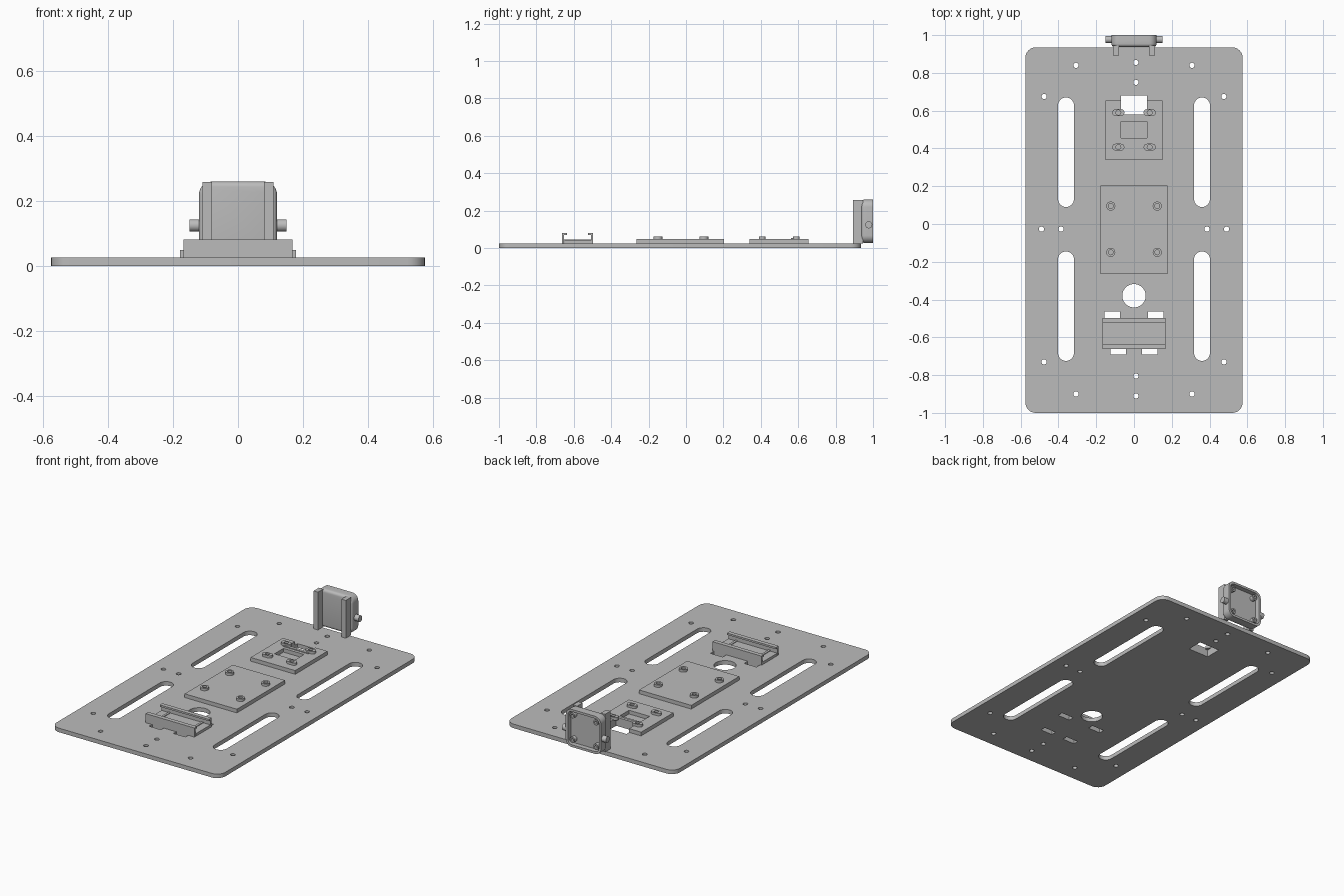
import bpy, bmesh
from math import pi, sin, cos, radians
from mathutils import Matrix

cube = bpy.data.objects.get("Cube")
if cube:
    bpy.data.objects.remove(cube)

grey = bpy.data.materials.new("plain grey")
grey.use_nodes = True
grey.diffuse_color = (0.5, 0.5, 0.5, 1)
grey.node_tree.nodes["Principled BSDF"].inputs["Base Color"].default_value = (0.5, 0.5, 0.5, 1)

UPRIGHT = Matrix.Rotation(pi / 2, 4, "X")


def rounded(cx, cy, w, h, r, seg=8):
    """Outline of a rounded rectangle; r = half the short side gives a slot."""
    pts = []
    for k, (sx, sy) in enumerate([(1, 1), (-1, 1), (-1, -1), (1, -1)]):
        for i in range(seg + 1):
            a = (k + i / seg) * pi / 2
            p = (cx + sx * (w / 2 - r) + r * cos(a), cy + sy * (h / 2 - r) + r * sin(a))
            if not pts or abs(p[0] - pts[-1][0]) + abs(p[1] - pts[-1][1]) > 1e-5:
                pts.append(p)
    if abs(pts[0][0] - pts[-1][0]) + abs(pts[0][1] - pts[-1][1]) < 1e-5:
        pts.pop()
    return pts


def circle(cx, cy, r, n=24):
    return [(cx + r * cos(2 * pi * i / n), cy + r * sin(2 * pi * i / n)) for i in range(n)]


def rect(x0, x1, y0, y1):
    return [(x0, y0), (x1, y0), (x1, y1), (x0, y1)]


def slab(name, loops, lo, hi, turn=None, bevel_hi=0):
    """Extrude an outline with holes from lo to hi, optionally turned upright."""
    curve = bpy.data.curves.new(name, "CURVE")
    curve.dimensions = "2D"
    curve.fill_mode = "BOTH"
    curve.extrude = (hi - lo) / 2
    for loop in loops:
        spline = curve.splines.new("POLY")
        spline.points.add(len(loop) - 1)
        for point, (x, y) in zip(spline.points, loop):
            point.co = (x, y, 0, 1)
        spline.use_cyclic_u = True
    temp = bpy.data.objects.new(name, curve)
    bpy.context.collection.objects.link(temp)
    mesh = bpy.data.meshes.new_from_object(temp.evaluated_get(bpy.context.evaluated_depsgraph_get()))
    bpy.data.objects.remove(temp)
    bpy.data.curves.remove(curve)

    bm = bmesh.new()
    bm.from_mesh(mesh)
    bmesh.ops.remove_doubles(bm, verts=bm.verts, dist=1e-5)
    bmesh.ops.translate(bm, verts=bm.verts, vec=(0, 0, (lo + hi) / 2))
    bmesh.ops.recalc_face_normals(bm, faces=bm.faces)
    if bevel_hi:
        bmesh.ops.dissolve_limit(bm, angle_limit=radians(1), verts=bm.verts, edges=bm.edges)
        rim = [e for e in bm.edges if all(v.co.z > hi - 1e-4 for v in e.verts)]
        bmesh.ops.bevel(bm, geom=rim, offset=bevel_hi, segments=4, profile=0.5, affect="EDGES")
    if turn:
        bm.transform(turn)
    bm.to_mesh(mesh)
    bm.free()
    mesh.name = name
    mesh.materials.clear()
    mesh.materials.append(grey)
    obj = bpy.data.objects.new(name, mesh)
    bpy.context.collection.objects.link(obj)
    bpy.ops.object.select_all(action="DESELECT")
    obj.select_set(True)
    bpy.context.view_layer.objects.active = obj
    bpy.ops.object.shade_smooth_by_angle(angle=radians(30))
    return obj


def box(name, x0, x1, y0, y1, z0, z1):
    return slab(name, [rect(x0, x1, y0, y1)], z0, z1)


TOP = 0.025

# Base plate with long slots, screw holes, cable hole and clip openings
holes = [circle(0, -0.38, 0.062, 40), rect(-0.07, 0.07, 0.58, 0.68)]
for s in (-1, 1):
    holes += [rounded(s * 0.36, y, 0.084, 0.58, 0.042) for y in (0.38, -0.435)]
    spots = [(0.307, 0.84), (0.307, -0.9), (0.476, 0.675), (0.476, -0.73), (0.386, -0.027), (0.49, -0.027)]
    holes += [circle(s * x, y, 0.014, 16) for x, y in spots]
    holes.append(rect(s * 0.115 - 0.042, s * 0.115 + 0.042, -0.497, -0.462))
    holes.append(rect(s * 0.083 - 0.041, s * 0.083 + 0.041, -0.69, -0.657))
holes += [circle(0.01, y, 0.014, 16) for y in (0.855, 0.75, -0.805, -0.91)]
slab("base_plate", [rounded(0, -0.0325, 1.15, 1.935, 0.055)] + holes, 0, TOP)

# Centre mounting pad with four round standoffs
corners = [(x, y) for x in (-0.123, 0.123) for y in (0.095, -0.15)]
bores = [circle(x, y, 0.013) for x, y in corners]
slab("centre_pad", [rect(-0.178, 0.178, -0.265, 0.203)] + bores, TOP, 0.048)
for (x, y), bore in zip(corners, bores):
    slab("centre_standoff", [circle(x, y, 0.024), bore], 0.048, 0.063)

# Rear mounting pad, notched at the back, with a window and four oblong standoffs
corners = [(x, y) for x in (-0.083, 0.083) for y in (0.59, 0.407)]
bores = [circle(x, y, 0.013) for x, y in corners]
notched = [(-0.152, 0.34), (0.152, 0.34), (0.152, 0.654), (0.07, 0.654),
           (0.07, 0.58), (-0.07, 0.58), (-0.07, 0.654), (-0.152, 0.654)]
bores_in_pad = [b for b in bores if max(abs(p[0]) for p in b) < 0.15 and b[0][1] < 0.5]
slab("rear_pad", [notched, rect(-0.07, 0.07, 0.455, 0.543)] + bores_in_pad, TOP, 0.048)
for (x, y), bore in zip(corners, bores):
    slab("rear_standoff", [rounded(x, y, 0.064, 0.036, 0.018), bore], 0.044, 0.063)
box("rear_crossbar", -0.085, 0.085, 0.562, 0.58, 0.044, 0.053)

# Front clip rail: floor, two walls with inward lips, two low ribs
box("clip_floor", -0.167, 0.167, -0.65, -0.505, TOP, 0.041)
for s in (-1, 1):
    edge = -0.58 + s * 0.083
    for part, depth, z0, z1 in (("clip_wall", 0.01, TOP, 0.08), ("clip_lip", 0.026, 0.07, 0.081)):
        y0, y1 = sorted((edge, edge - s * depth))
        box(part, -0.167, 0.167, y0, y1, z0, z1)
    box("clip_rib", s * 0.112 - 0.007, s * 0.112 + 0.007, -0.653, -0.507, 0.041, 0.045)

# Upright housing, open at the back, with softened front edge
outer = rounded(0, 0.143, 0.24, 0.232, 0.04)
slab("housing_panel", [outer], -0.97, -0.938, UPRIGHT, 0.016)
slab("housing_rim", [outer, rounded(0, 0.143, 0.212, 0.204, 0.028)], -1.0, -0.97, UPRIGHT)
for x in (-0.08, 0.08):
    for z in (0.068, 0.218):
        slab("screw_post", [circle(x, z, 0.017), circle(x, z, 0.008)], -0.994, -0.97, UPRIGHT)

# Rails that carry the housing, and its side knobs
for s in (-1, 1):
    box("housing_rail", s * 0.095 - 0.015, s * 0.095 + 0.015, 0.893, 0.945, TOP, 0.258)
    knob = slab("side_knob", [circle(0, 0, 0.019)], 0.11, 0.15, Matrix.Rotation(s * pi / 2, 4, "Y"))
    knob.location = (0, 0.977, 0.124)
